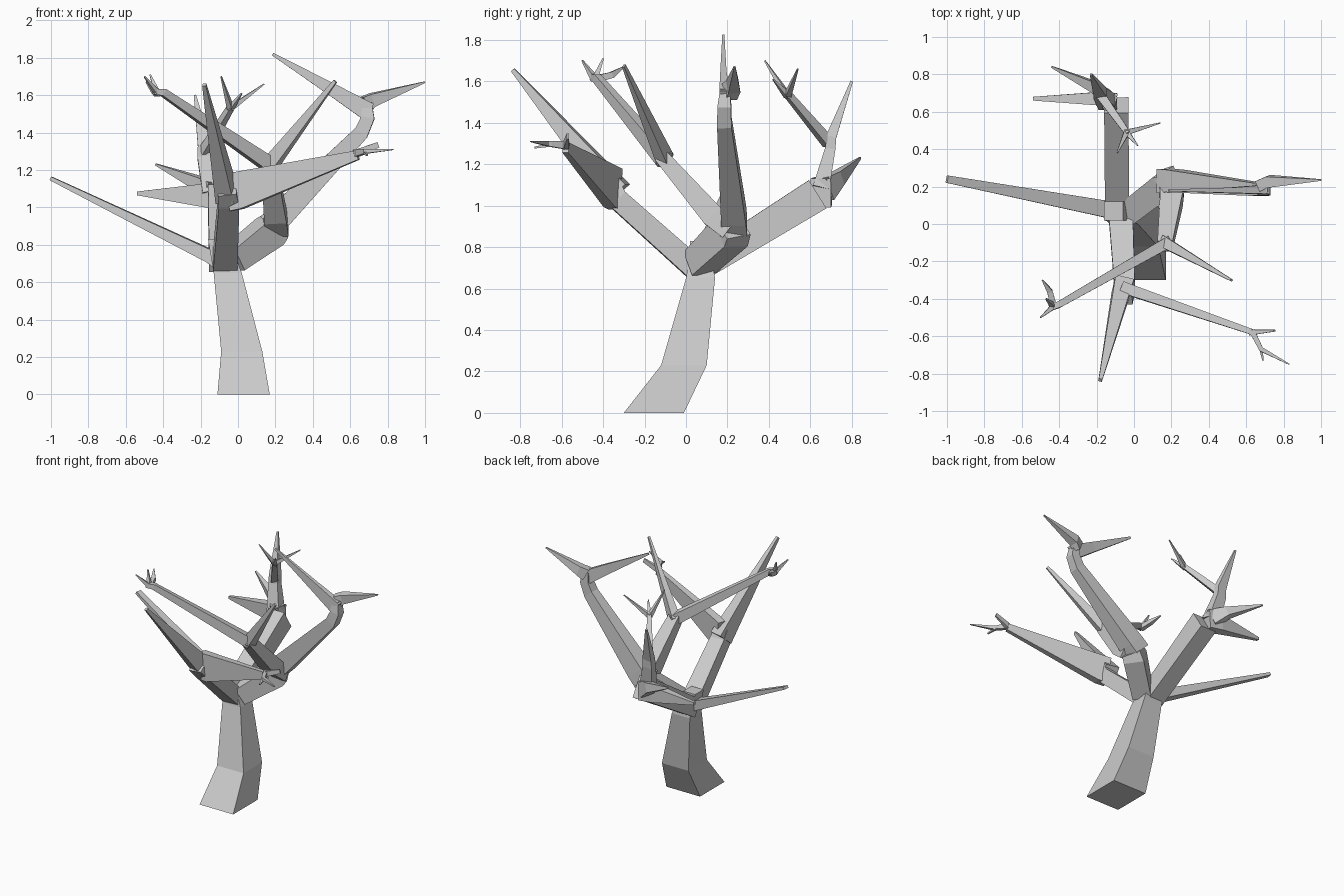
import bpy, bmesh
from mathutils import Vector


def limb(name, rings, flat=False):
    """Four-sided tapering limb; each ring is (x, y, z, width, height)."""
    pts = [Vector(r[:3]) for r in rings]
    side = None
    bm = bmesh.new()
    loops = []
    for i, r in enumerate(rings):
        a, b = pts[max(i - 1, 0)], pts[min(i + 1, len(pts) - 1)]
        t = (b - a).normalized()
        if flat:
            u, v = Vector((1, 0, 0)), Vector((0, 1, 0))
        else:
            if side is None:
                side = t.cross(Vector((0, 0, 1)))
                if side.length < 0.5:
                    side = Vector((1, 0, 0))
            u = (side - t * side.dot(t)).normalized()
            v = u.cross(t)
            side = u
        w, h = r[3] / 2, r[4] / 2
        loops.append([bm.verts.new(pts[i] + u * w * p + v * h * q)
                      for p, q in ((-1, -1), (1, -1), (1, 1), (-1, 1))])
    for l0, l1 in zip(loops, loops[1:]):
        for k in range(4):
            n = (k + 1) % 4
            bm.faces.new((l0[k], l0[n], l1[n], l1[k]))
    bm.faces.new(loops[0])
    bm.faces.new(loops[-1])
    bmesh.ops.recalc_face_normals(bm, faces=bm.faces)
    me = bpy.data.meshes.new(name)
    bm.to_mesh(me)
    bm.free()
    bpy.context.collection.objects.link(bpy.data.objects.new(name, me))


# Trunk and its small crown stub
limb("trunk", [(0.03, -0.155, 0, 0.28, 0.29), (0.02, -0.01, 0.23, 0.22, 0.22),
               (-0.055, 0.07, 0.65, 0.15, 0.14), (-0.08, 0.07, 0.74, 0.13, 0.11),
               (-0.11, 0.07, 0.83, 0.10, 0.10)], flat=True)

# Long thin left branch
limb("left_branch", [(-0.09, 0.07, 0.71, 0.10, 0.09), (-0.15, 0.08, 0.74, 0.09, 0.07),
                     (-1.0, 0.24, 1.155, 0.04, 0.02)])

# Front bough, fork and twigs
limb("front_bough", [(-0.07, 0.04, 0.70, 0.13, 0.11), (-0.05, -0.33, 1.03, 0.11, 0.10),
                     (-0.06, -0.38, 1.10, 0.10, 0.12)])
limb("front_branch", [(-0.06, -0.33, 1.06, 0.10, 0.13), (-0.18, -0.835, 1.655, 0.02, 0.02)])
limb("front_right_branch", [(-0.05, -0.34, 1.08, 0.06, 0.20), (0.0, -0.36, 1.09, 0.06, 0.20),
                            (0.64, -0.58, 1.28, 0.03, 0.05)])
limb("front_twig_a", [(0.62, -0.58, 1.285, 0.03, 0.04), (0.75, -0.57, 1.335, 0.01, 0.03)])
limb("front_twig_b", [(0.63, -0.57, 1.29, 0.03, 0.04), (0.68, -0.67, 1.30, 0.025, 0.025),
                      (0.83, -0.75, 1.31, 0.006, 0.006)])
limb("front_twig_c", [(0.675, -0.65, 1.295, 0.02, 0.02), (0.69, -0.73, 1.28, 0.008, 0.008)])

# Back bough with its side spikes, upright shoot and twigs
limb("back_bough", [(-0.09, 0.08, 0.71, 0.13, 0.13), (-0.095, 0.635, 1.055, 0.13, 0.16)])
limb("back_left_spike", [(-0.10, 0.65, 1.06, 0.10, 0.14), (-0.20, 0.67, 1.065, 0.07, 0.12),
                         (-0.54, 0.67, 1.075, 0.02, 0.02)])
limb("back_rear_spike", [(-0.14, 0.66, 1.08, 0.10, 0.12), (-0.21, 0.73, 1.13, 0.06, 0.07),
                         (-0.44, 0.84, 1.23, 0.01, 0.01)])
limb("back_shoot", [(-0.14, 0.65, 1.08, 0.10, 0.08), (-0.18, 0.695, 1.27, 0.075, 0.05),
                    (-0.18, 0.70, 1.33, 0.07, 0.05), (-0.23, 0.80, 1.60, 0.012, 0.012)])
limb("back_inner_branch", [(-0.18, 0.69, 1.30, 0.05, 0.05), (-0.03, 0.48, 1.55, 0.03, 0.03)])
for n, tip in zip("abc", ((0.14, 0.54, 1.66), (0.02, 0.42, 1.61), (-0.09, 0.38, 1.70))):
    limb("back_twig_" + n, [(-0.04, 0.49, 1.53, 0.03, 0.03), (*tip, 0.006, 0.006)])

# Right bough joint and the rising right branch
limb("right_bough", [(-0.03, 0.06, 0.72, 0.13, 0.13), (0.17, 0.215, 0.87, 0.14, 0.16),
                     (0.20, 0.225, 0.90, 0.13, 0.14)])
limb("right_branch", [(0.17, 0.23, 0.90, 0.13, 0.14), (0.22, 0.23, 0.95, 0.12, 0.14),
                      (0.66, 0.185, 1.40, 0.07, 0.08), (0.695, 0.185, 1.48, 0.065, 0.07),
                      (0.69, 0.19, 1.56, 0.05, 0.05)])
limb("right_inner_tip", [(0.70, 0.185, 1.51, 0.05, 0.10), (0.52, 0.18, 1.62, 0.03, 0.07),
                         (0.185, 0.18, 1.82, 0.01, 0.015)])
limb("right_outer_tip", [(0.68, 0.21, 1.55, 0.06, 0.09), (0.72, 0.228, 1.575, 0.06, 0.07),
                         (1.0, 0.235, 1.67, 0.008, 0.008)])

# Middle bough leaning forward, fork and twigs
limb("middle_bough", [(0.20, 0.21, 0.89, 0.14, 0.11), (0.20, 0.13, 0.95, 0.12, 0.11),
                      (0.165, -0.12, 1.24, 0.08, 0.07)])
limb("middle_right_branch", [(0.165, -0.10, 1.22, 0.06, 0.08),
                             (0.52, -0.30, 1.675, 0.012, 0.02)])
limb("middle_left_branch", [(0.18, -0.10, 1.22, 0.06, 0.08), (-0.40, -0.43, 1.615, 0.035, 0.04),
                            (-0.45, -0.45, 1.62, 0.03, 0.03)])
for n, tip in zip("ab", ((-0.50, -0.50, 1.70), (-0.47, -0.40, 1.71))):
    limb("middle_twig_" + n, [(-0.43, -0.44, 1.61, 0.03, 0.03), (*tip, 0.007, 0.007)])
limb("middle_twig_c", [(-0.43, -0.44, 1.61, 0.035, 0.035), (-0.45, -0.36, 1.63, 0.03, 0.03),
                       (-0.49, -0.30, 1.67, 0.007, 0.007)])
